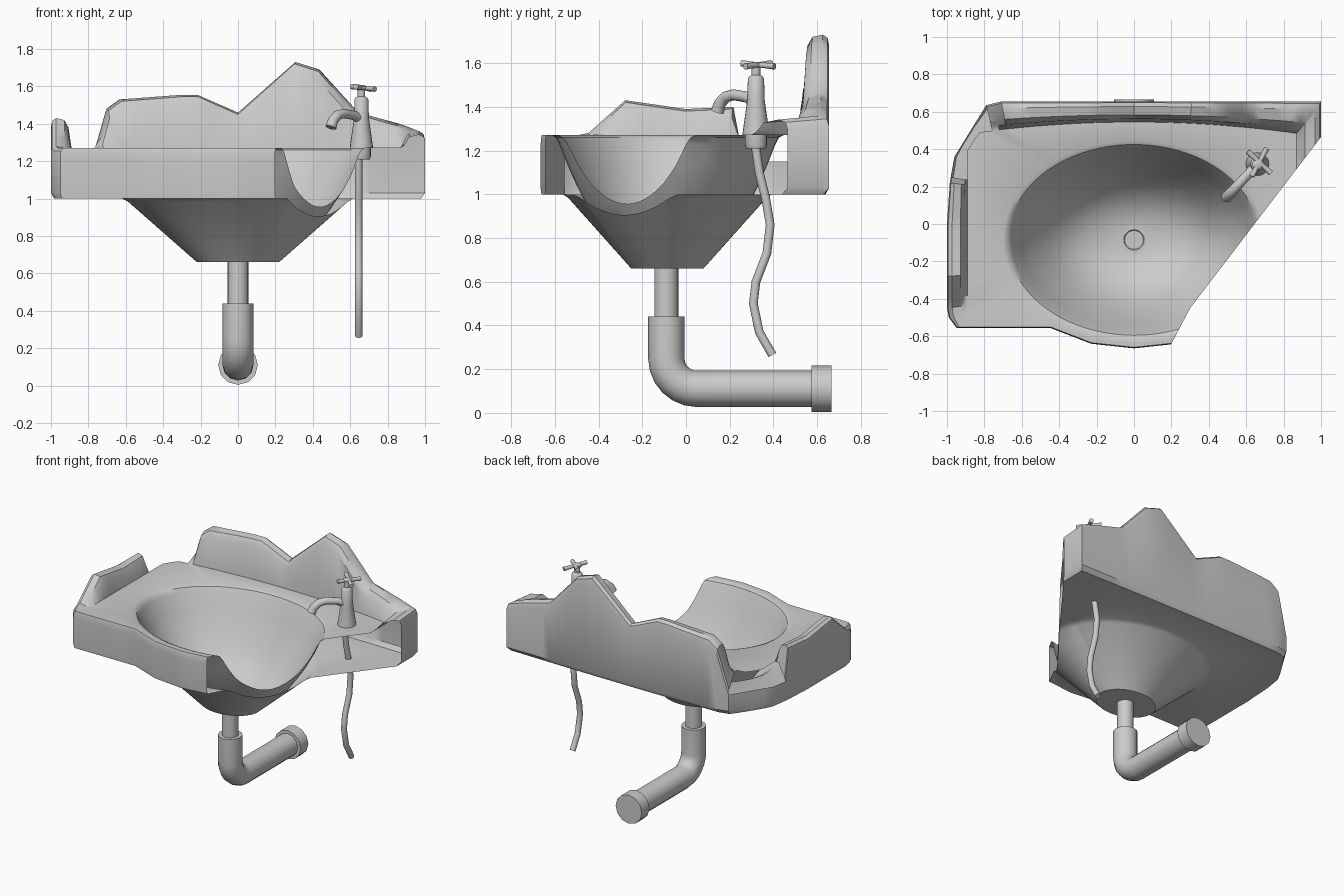
import bpy, bmesh
from math import sin, cos, pi, atan2, hypot, ceil, radians
from mathutils import Vector

cube = bpy.data.objects.get("Cube")
if cube:
    bpy.data.objects.remove(cube, do_unlink=True)

grey = bpy.data.materials.new("grey_ceramic")
grey.use_nodes = True
grey.diffuse_color = (0.6, 0.6, 0.6, 1)
grey.node_tree.nodes["Principled BSDF"].inputs["Base Color"].default_value = (0.6, 0.6, 0.6, 1)


def finish(obj, angle=40):
    obj.data.materials.clear()
    obj.data.materials.append(grey)
    bpy.ops.object.select_all(action='DESELECT')
    obj.select_set(True)
    bpy.context.view_layer.objects.active = obj
    bpy.ops.object.shade_smooth_by_angle(angle=radians(angle))
    return obj


def loft(name, rings, caps=True, skip=None, cut=None, angle=40):
    """Join closed rings of points with quads; skip(row, column) leaves holes."""
    bm = bmesh.new()
    rows = [[bm.verts.new(p) for p in ring] for ring in rings]
    n = len(rows[0])
    for r in range(len(rows) - 1):
        for i in range(n):
            if skip and skip(r, i):
                continue
            j = (i + 1) % n
            bm.faces.new((rows[r][i], rows[r][j], rows[r + 1][j], rows[r + 1][i]))
    if caps:
        bm.faces.new(rows[0][::-1])
        bm.faces.new(rows[-1])
    bmesh.ops.remove_doubles(bm, verts=bm.verts, dist=0.0005)
    if cut:
        cut(bm)
    bmesh.ops.recalc_face_normals(bm, faces=bm.faces)
    mesh = bpy.data.meshes.new(name)
    bm.to_mesh(mesh)
    bm.free()
    obj = bpy.data.objects.new(name, mesh)
    bpy.context.collection.objects.link(obj)
    return finish(obj, angle)


def lathe(name, profile, centre, sides=20):
    return loft(name, [[(centre[0] + r * cos(2 * pi * k / sides),
                         centre[1] + r * sin(2 * pi * k / sides), z)
                        for k in range(sides)] for r, z in profile])


def tube(name, points, radius, taper=None):
    curve = bpy.data.curves.new(name, 'CURVE')
    curve.dimensions = '3D'
    curve.bevel_depth = radius
    curve.bevel_resolution = 4
    curve.use_fill_caps = True
    line = curve.splines.new('POLY')
    line.points.add(len(points) - 1)
    for k, p in enumerate(points):
        line.points[k].co = (*p, 1)
        line.points[k].radius = taper[k] if taper else 1
    obj = bpy.data.objects.new(name, curve)
    bpy.context.collection.objects.link(obj)
    bpy.ops.object.select_all(action='DESELECT')
    obj.select_set(True)
    bpy.context.view_layer.objects.active = obj
    bpy.ops.object.convert(target='MESH')
    return finish(bpy.context.view_layer.objects.active, 50)


# Basin outline: plan position and height of the broken upper edge
DECK, BACK, CY = 1.27, 0.655, -0.085
front = [(-0.99, -0.5), (-0.95, -0.555), (-0.45, -0.555), (-0.23, -0.64)]
splash = [(1.0, 1.36), (0.87, 1.40), (0.65, 1.46), (0.44, 1.69), (0.31, 1.73), (0, 1.46),
          (-0.22, 1.555), (-0.3, 1.555), (-0.64, 1.53), (-0.71, 1.48)]
outline = [(0, -0.665, DECK)]
outline += [(-x, y, DECK) for x, y in reversed(front)]
outline += [(1.0, 0.28, 1.33)]
outline += [(x, BACK, h) for x, h in splash]
outline += [(-0.79, 0.635, 1.2), (-0.96, 0.36, 1.2), (-0.98, 0.25, 1.2), (-0.985, 0.22, 1.40),
            (-1, 0, 1.39), (-1, -0.28, 1.43), (-1, -0.45, 1.28)]
outline += [(x, y, DECK) for x, y in front]

pts = []
for a, b in zip(outline, outline[1:] + outline[:1]):
    a, b = Vector(a), Vector(b)
    steps = max(1, ceil((b - a).xy.length / 0.07))
    pts += [a.lerp(b, k / steps) for k in range(steps)]


def inner(p):
    """Foot of the raised edge, where it meets the flat deck."""
    x = min(max(p.x * 0.96, -0.89), 0.87)
    y = CY + (p.y - CY) * 0.96
    return Vector((x, min(y, 0.545 - 0.08 * x * x), 0))


def inset(p, t, z):
    q = Vector((p.x, p.y, 0)).lerp(inner(p), t)
    return (q.x, q.y, z)


def oval(rx, ry, z):
    ring = []
    for p in pts:
        dx, dy = p.x, p.y - CY
        s = 1 / hypot(dx / rx, dy / ry)
        ring.append((dx * s, CY + dy * s, z))
    return ring


bowl = [(0.07, 0.07, 0.69), (0.24, 0.17, 0.71), (0.37, 0.27, 0.80), (0.44, 0.325, 0.87),
        (0.5, 0.37, 0.95), (0.56, 0.415, 1.04), (0.61, 0.455, 1.13), (0.655, 0.495, 1.23),
        (0.675, 0.51, 1.26), (0.70, 0.53, DECK)]
rings = [oval(*b) for b in bowl]
foot_row = len(rings)
rings += [
    [inset(p, 1, DECK) for p in pts],
    [inset(p, 0.85, max(DECK, p.z - 0.05)) for p in pts],
    [inset(p, 0.65, max(DECK, p.z - 0.01)) for p in pts],
    [inset(p, 0.25, p.z) for p in pts],
    [inset(p, 0.06, p.z - 0.015) for p in pts],
    [inset(p, 0, p.z - 0.05) for p in pts],
    [inset(p, 0, 1.03) for p in pts],
    [inset(p, 0.15, 1.0) for p in pts],
    oval(0.62, 0.48, 1.0), oval(0.59, 0.455, 0.985), oval(0.22, 0.165, 0.66)]


def missing_corner(row, i):
    low = pts[i].z < 1.22 and pts[(i + 1) % len(pts)].z < 1.22
    return low and foot_row <= row < foot_row + 5


def break_off(bm):
    """Snap away the front corner along two vertical planes."""
    corners = [Vector((0.2, -0.64, 0)), Vector((0.3, -0.45, 0)), Vector((1.0, 0.465, 0))]
    planes = []
    for a, b in zip(corners, corners[1:]):
        d = b - a
        normal = Vector((d.y, -d.x, 0)).normalized()
        planes.append((a, normal))
        bmesh.ops.bisect_plane(bm, geom=bm.verts[:] + bm.edges[:] + bm.faces[:],
                               plane_co=a, plane_no=normal, dist=0.0001)
    gone = [f for f in bm.faces
            if all((f.calc_center_median() - a).dot(n) > 0 for a, n in planes)]
    bmesh.ops.delete(bm, geom=gone, context='FACES')


loft("basin", rings, skip=missing_corner, cut=break_off, angle=35)
lathe("drain_hole", [(0.07, 0.688), (0.07, 0.697), (0.055, 0.697), (0.05, 0.692)], (0, CY))

# Waste pipe with elbow and wall flange
PY, PZ, BEND = -0.09, 0.11, 0.14
lathe("waste_tail", [(0.055, 0.40), (0.055, 0.67)], (0, PY), 24)
elbow = [(0, PY + BEND * (1 - cos(k * pi / 12)), PZ + BEND * (1 - sin(k * pi / 12)))
         for k in range(7)]
tube("waste_pipe", [(0, PY, 0.44)] + elbow + [(0, 0.6, PZ)], 0.083)
tube("wall_flange", [(0, 0.575, PZ), (0, 0.665, PZ)], 0.106)

# Tap body, spout and cross handle
TX, TY = 0.66, 0.32
lathe("tap_nut", [(0.045, 1.21), (0.05, 1.225), (0.05, 1.28)], (TX, TY))
lathe("tap_body", [(0.062, 1.27), (0.06, 1.29), (0.04, 1.43), (0.037, 1.53), (0.03, 1.54),
                   (0.02, 1.545), (0.02, 1.58), (0.028, 1.585), (0.028, 1.6), (0.015, 1.606)],
      (TX, TY))
aim = Vector((-0.68, -0.73, 0))
spout = [(0.0, 1.42), (0.06, 1.445), (0.14, 1.455), (0.19, 1.445), (0.225, 1.415), (0.24, 1.38)]
tube("tap_spout", [(TX + aim.x * d, TY + aim.y * d, z) for d, z in spout], 0.028,
     [0.9, 0.9, 0.9, 0.95, 1, 1.1])
for k, angle in enumerate((radians(-43), radians(62))):
    arm = Vector((cos(angle), sin(angle), -0.08)) * 0.085
    hub = Vector((TX + 0.01, TY + 0.01, 1.592))
    tube("handle_bar_%d" % (k + 1), [hub - arm, hub, hub + arm], 0.013, [1.15, 0.85, 1.15])

# Loose supply hose
hose = [(0.315, 1.24), (0.335, 1.1), (0.365, 0.98), (0.385, 0.86), (0.37, 0.73), (0.32, 0.6),
        (0.308, 0.5), (0.335, 0.37), (0.395, 0.265)]
tube("supply_hose", [(0.645, y, z) for y, z in hose], 0.02)
